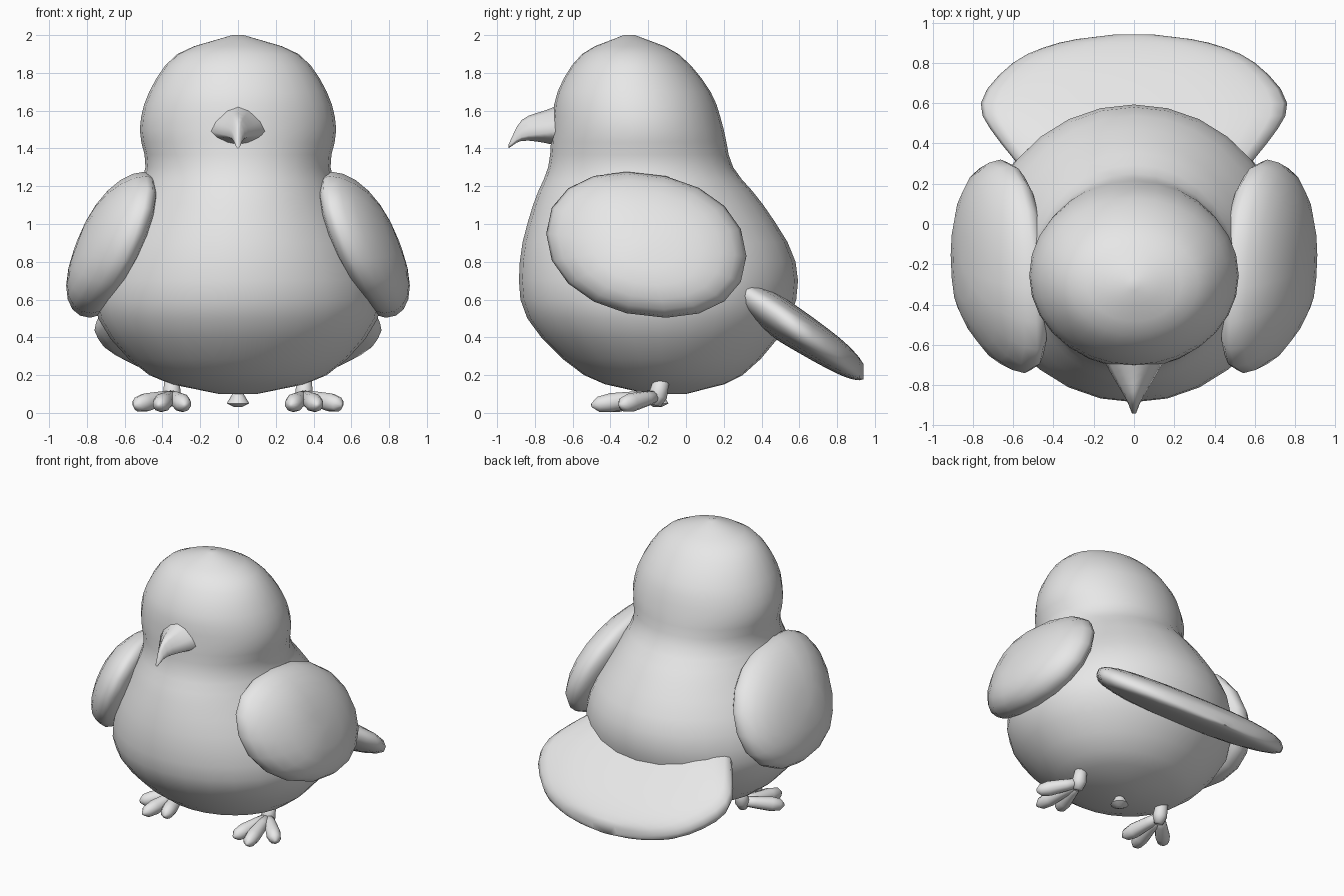
import bpy, bmesh
from math import sin, cos, pi, copysign, radians
from mathutils import Vector

default_cube = bpy.data.objects.get("Cube")
if default_cube:
    bpy.data.objects.remove(default_cube, do_unlink=True)

grey = bpy.data.materials.new("plain grey")
grey.use_nodes = True
colour = (0.8, 0.8, 0.8, 1)
grey.diffuse_color = colour
grey.node_tree.nodes["Principled BSDF"].inputs["Base Color"].default_value = colour


def loft(name, rings, sharp_angle=180):
    """Skin a list of equal-length point rings and cap both ends."""
    mesh_builder = bmesh.new()
    rows = [[mesh_builder.verts.new(point) for point in ring] for ring in rings]
    for lower, upper in zip(rows, rows[1:]):
        for i in range(len(lower)):
            mesh_builder.faces.new((lower[i - 1], lower[i], upper[i], upper[i - 1]))
    mesh_builder.faces.new(rows[0])
    mesh_builder.faces.new(rows[-1])
    bmesh.ops.recalc_face_normals(mesh_builder, faces=mesh_builder.faces)
    mesh = bpy.data.meshes.new(name)
    mesh_builder.to_mesh(mesh)
    mesh_builder.free()
    mesh.materials.append(grey)
    part = bpy.data.objects.new(name, mesh)
    bpy.context.collection.objects.link(part)
    bpy.ops.object.select_all(action="DESELECT")
    part.select_set(True)
    bpy.context.view_layer.objects.active = part
    bpy.ops.object.shade_smooth_by_angle(angle=radians(sharp_angle))


def superellipse(count, power=1):
    """Unit outline as (u, v) pairs; power below one is boxier."""
    angles = [2 * pi * i / count for i in range(count)]
    return [tuple(copysign(abs(w) ** power, w) for w in (cos(a), sin(a))) for a in angles]


def spline(keys, substeps):
    """Smooth curve through keys of any dimension."""
    keys = [Vector(key) for key in keys]
    padded = [2 * keys[0] - keys[1], *keys, 2 * keys[-1] - keys[-2]]
    result = []
    for before, start, end, after in zip(padded, padded[1:], padded[2:], padded[3:]):
        for step in range(substeps):
            t = step / substeps
            leave, arrive = (end - before) / 2, (after - start) / 2
            chord = end - start
            result.append(start + t * leave + t * t * (3 * chord - 2 * leave - arrive)
                          + t ** 3 * (leave + arrive - 2 * chord))
    return result + [keys[-1]]


def tube(name, points, radii):
    """Rounded tube along points, with one radius for each."""
    rings = []
    last = len(points) - 1
    for i, (point, radius) in enumerate(zip(points, radii)):
        along = (points[min(i + 1, last)] - points[max(i - 1, 0)]).normalized()
        across = along.cross(Vector((1, 0, 0))).normalized()
        other = along.cross(across)
        rings.append([point + radius * (u * across + v * other) for u, v in superellipse(10)])
    loft(name, rings)


# Body and head: height, half width, front, back
body_keys = [(0.1, 0.1, -0.2, 0), (0.2, 0.47, -0.54, 0.3), (0.5, 0.74, -0.84, 0.55),
             (0.8, 0.72, -0.88, 0.58), (1.1, 0.57, -0.81, 0.41), (1.3, 0.49, -0.73, 0.25),
             (1.5, 0.52, -0.71, 0.2), (1.7, 0.47, -0.68, 0.13), (1.9, 0.32, -0.55, -0.04),
             (2, 0.03, -0.33, -0.27)]
loft("body", [[(width * u, (front + back) / 2 + (back - front) / 2 * v, z)
               for u, v in superellipse(28)]
              for z, width, front, back in spline(body_keys, 3)])

# Tail fan sloping down behind the body: distance back, half width, half thickness
tail_keys = [(0.1, 0.4, 0.05), (0.4, 0.66, 0.12), (0.6, 0.76, 0.12), (0.8, 0.6, 0.1),
             (0.9, 0.37, 0.07), (0.94, 0.1, 0.04)]
loft("tail", [[(width * u, y, 0.82 - 0.64 * y + thick * v) for u, v in superellipse(24, 0.75)]
              for y, width, thick in spline(tail_keys, 3)], 60)

# Hooked beak: position, half width, top, widest height, underside
beak_keys = [(-0.64, 0.17, 1.64, 1.5, 1.4), (-0.75, 0.11, 1.6, 1.48, 1.43),
             (-0.87, 0.04, 1.55, 1.46, 1.44), (-0.94, 0.01, 1.42, 1.41, 1.4)]
loft("beak", [[(width * u, y, middle + v * (top - middle if v > 0 else middle - under))
               for u, v in superellipse(12, 1.3)]
              for y, width, top, middle, under in spline(beak_keys, 3)], 70)

sides = {"left": 1, "right": -1}


# Wings: domed ovals that lean outward at the bottom and hug the chest in front
def wing_ring(side, turn):
    scale = max(sin(turn), 0.03) ** 0.85
    bulge = cos(turn) * (0.22 if turn < pi / 2 else 0.14)
    ring = []
    for u, v in superellipse(18, 0.93):
        y = 0.53 * u * scale - 0.21
        rise = (0.38 * v - 0.06 * u) * scale
        lean = 0.64 - 0.37 * rise - 0.22 * max(0, -0.4 - y)
        ring.append((side * (lean + bulge), y, 0.89 + rise))
    return ring


for label, side in sides.items():
    loft(label + "_wing", [wing_ring(side, pi * step / 12) for step in range(13)])

# Feet: short legs with three splayed, round-tipped toes
toe_tips = {"inner": (-0.07, -0.3), "middle": (0.07, -0.35), "outer": (0.2, -0.2)}
for label, side in sides.items():
    ankle = Vector((side * 0.35, -0.15, 0.09))
    tube(label + "_leg", [ankle + Vector((0, -drop / 4, -drop)) for drop in (-0.1, 0, 0.05)],
         (0.04, 0.05, 0.03))
    for toe, (out, forward) in toe_tips.items():
        reach = Vector((side * out, forward, -0.05))
        tube(f"{label}_{toe}_toe", [ankle + reach * t for t in (0, 0.3, 0.7, 0.9, 1)],
             (0.03, 0.04, 0.05, 0.04, 0.01))

# Small flared nub under the belly
nub_keys = [(0.16, 0.03), (0.1, 0.03), (0.05, 0.06), (0.03, 0.02)]
loft("belly_nub", [[(radius * u, radius * v - 0.15, z) for u, v in superellipse(10)]
                   for z, radius in nub_keys], 50)
